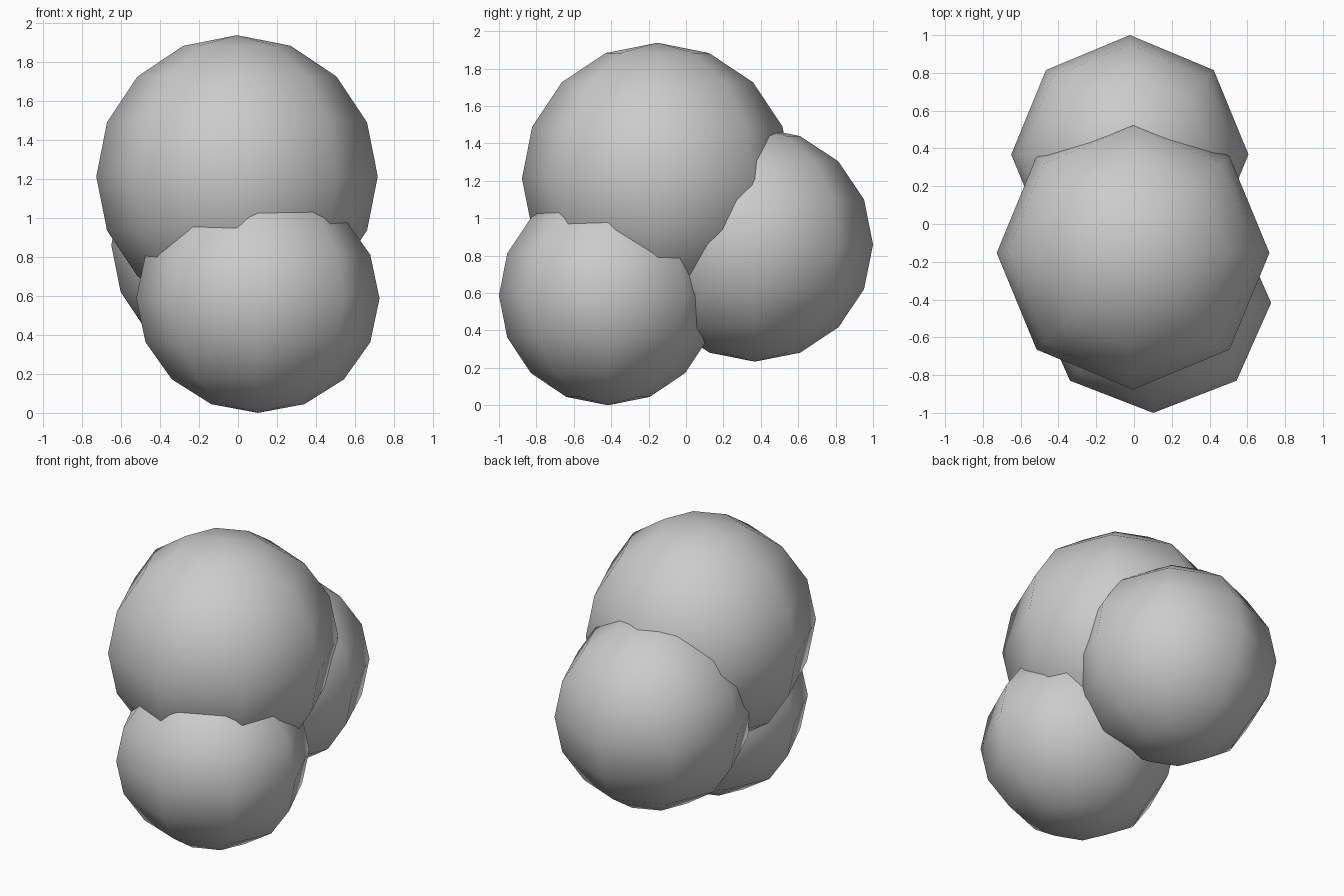
import bpy

if "Cube" in bpy.data.objects:
    bpy.data.objects.remove(bpy.data.objects["Cube"])


def boulder(name, centre, radii):
    """Low-poly smooth-shaded ball, stretched to the given radii."""
    bpy.ops.mesh.primitive_uv_sphere_add(segments=8, ring_count=8, radius=1, location=centre)
    ob = bpy.context.object
    ob.name = name
    ob.scale = radii
    bpy.ops.object.transform_apply(location=False, rotation=False, scale=True)
    bpy.ops.object.shade_smooth()
    return ob


# large upper ball
boulder("upper_ball", (-0.005, -0.153, 1.213), (0.722, 0.724, 0.725))
# smaller ball low at the front
boulder("front_ball", (0.102, -0.417, 0.587), (0.624, 0.583, 0.587))
# middle-sized ball at the back
boulder("back_ball", (-0.022, 0.368, 0.86), (0.628, 0.632, 0.627))
